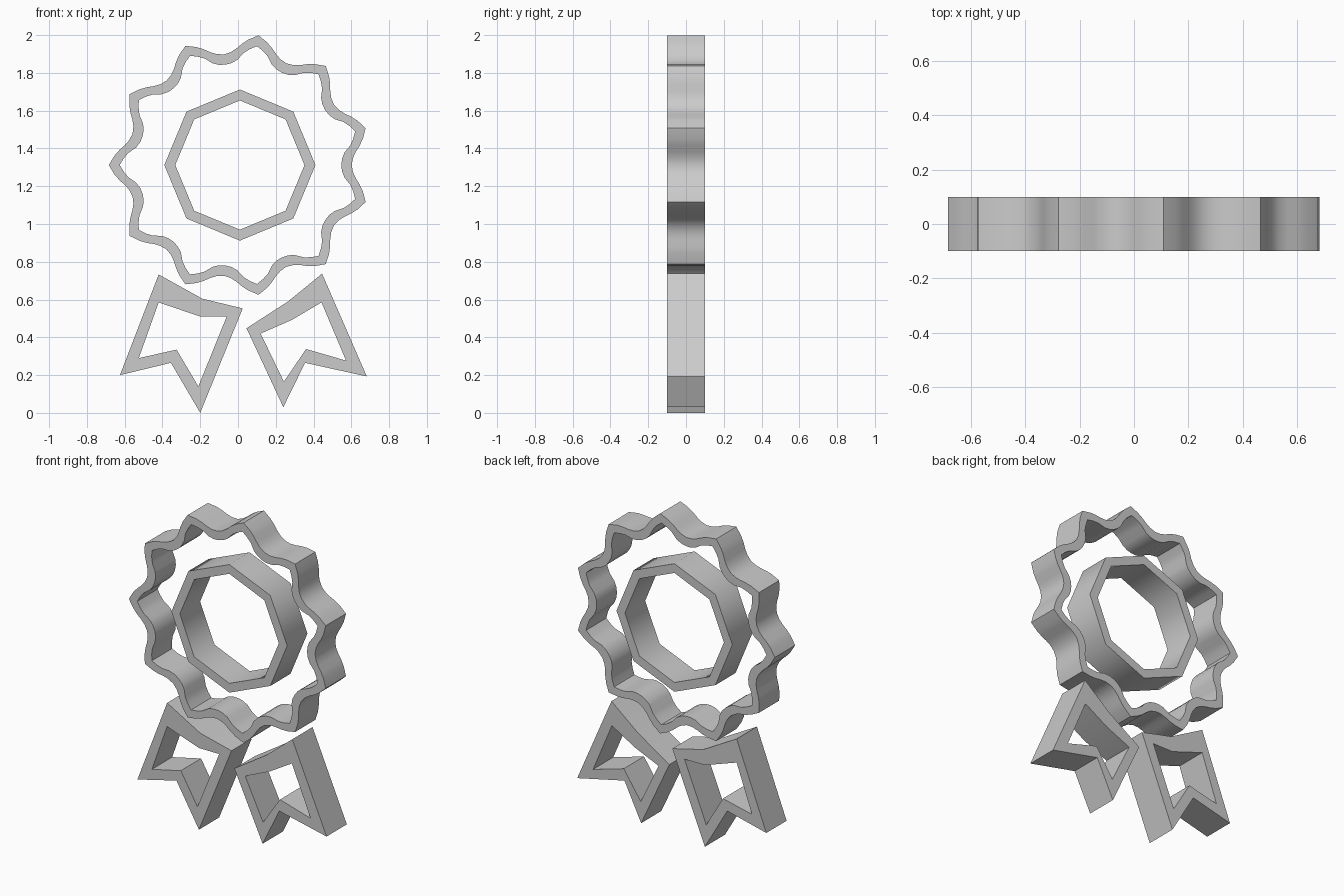
import bpy, bmesh, math

cube = bpy.data.objects.get("Cube")
if cube:
    bpy.data.objects.remove(cube)

DEPTH = 0.1          # half thickness
CX, CZ = 0.01, 1.312  # rosette centre
LOBES = 11

grey = bpy.data.materials.new("light grey")
grey.use_nodes = True
grey.diffuse_color = (0.6, 0.6, 0.6, 1)
grey.node_tree.nodes["Principled BSDF"].inputs["Base Color"].default_value = (0.6, 0.6, 0.6, 1)


def frame(name, outer, inner, smooth_angle):
    """Closed band between two matching outlines, extruded along y."""
    bm = bmesh.new()
    loops = [[bm.verts.new((x, y, z)) for x, z in pts]
             for pts, y in ((outer, -DEPTH), (outer, DEPTH), (inner, DEPTH), (inner, -DEPTH))]
    n = len(outer)
    for a, b in zip(loops, loops[1:] + loops[:1]):
        for i in range(n):
            j = (i + 1) % n
            bm.faces.new((a[i], a[j], b[j], b[i]))
    bmesh.ops.recalc_face_normals(bm, faces=bm.faces)
    mesh = bpy.data.meshes.new(name)
    bm.to_mesh(mesh)
    bm.free()
    mesh.materials.append(grey)
    obj = bpy.data.objects.new(name, mesh)
    bpy.context.collection.objects.link(obj)
    bpy.ops.object.select_all(action='DESELECT')
    obj.select_set(True)
    bpy.context.view_layer.objects.active = obj
    bpy.ops.object.shade_smooth_by_angle(angle=math.radians(smooth_angle))


def polar(r, a):
    return (CX + r * math.cos(a), CZ + r * math.sin(a))


def scallop(half):
    """Repeat a mirrored half lobe of (fraction, radius) around the centre."""
    lobe = [(-t, r) for t, r in reversed(half[1:])] + half[:-1]
    step = 2 * math.pi / LOBES
    return [polar(r, math.pi + (k + t) * step) for k in range(LOBES) for t, r in lobe]


# Scalloped outer rim
frame("scalloped_rim",
      scallop([(0, .694), (.13, .666), (.22, .642), (.3, .618), (.39, .6), (.5, .592)]),
      scallop([(0, .636), (.1, .616), (.19, .594), (.29, .558), (.39, .542), (.5, .537)]), 60)

# Octagonal centre ring
frame("centre_ring", *[[polar(r, k * math.pi / 4) for k in range(8)] for r in (.4, .342)], 50)

# Ribbon tails
frame("right_ribbon",
      [(-.42, .733), (-.19, .605), (.025, .553), (-.2, 0), (-.355, .265), (-.625, .2)],
      [(-.42, .585), (-.2, .51), (-.06, .51), (-.21, .14), (-.325, .335), (-.525, .29)], 30)
frame("left_ribbon",
      [(.445, .737), (.265, .59), (.045, .448), (.24, .03), (.355, .265), (.682, .193)],
      [(.442, .585), (.285, .492), (.12, .42), (.243, .165), (.36, .338), (.572, .277)], 30)
